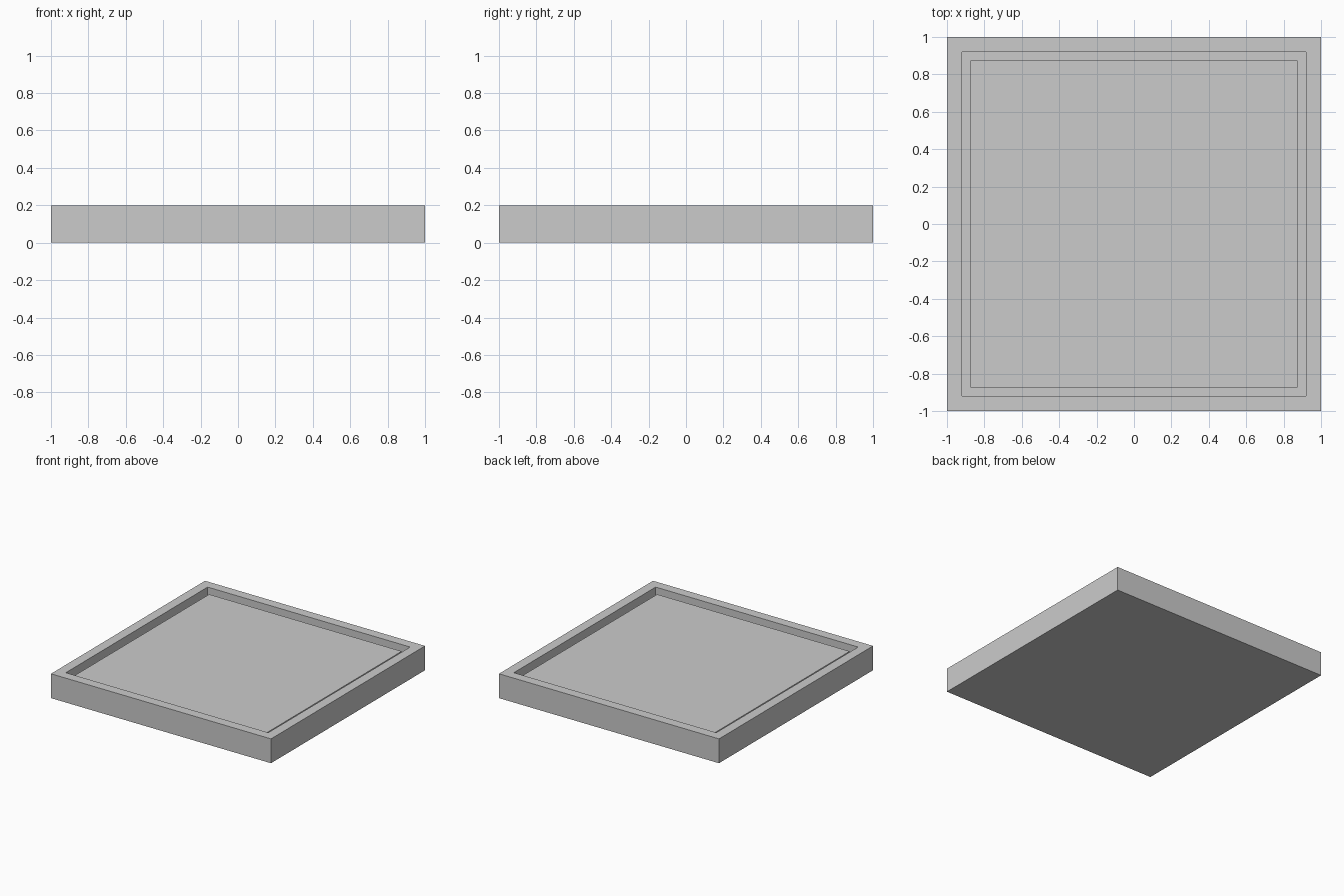
import bpy
import bmesh

if "Cube" in bpy.data.objects:
    bpy.data.objects.remove(bpy.data.objects["Cube"])

OUTER = 1.0      # half width of the tray
INNER = 0.8875   # half width of the opening
PLATE = 0.875    # half width of the sunken plate
HEIGHT = 0.2
WELL_FLOOR = 0.1
PLATE_TOP = 0.17


def make_object(name, bm):
    bmesh.ops.recalc_face_normals(bm, faces=bm.faces)
    mesh = bpy.data.meshes.new(name)
    bm.to_mesh(mesh)
    bm.free()
    obj = bpy.data.objects.new(name, mesh)
    bpy.context.collection.objects.link(obj)
    return obj


def add_block(bm, half, z0, z1):
    """Square block from z0 to z1; returns its top face."""
    verts = bmesh.ops.create_cube(bm, size=2)["verts"]
    for v in verts:
        v.co = (v.co.x * half, v.co.y * half, z1 if v.co.z > 0 else z0)
    return max(bm.faces, key=lambda f: f.calc_center_median().z)


# Tray: a block with a square well pushed into its top
bm = bmesh.new()
top = add_block(bm, OUTER, 0, HEIGHT)
bmesh.ops.inset_region(bm, faces=[top], thickness=OUTER - INNER)
well = bmesh.ops.extrude_discrete_faces(bm, faces=[top])["faces"][0]
bmesh.ops.translate(bm, verts=well.verts, vec=(0, 0, WELL_FLOOR - HEIGHT))
make_object("tray", bm)

# Plate: sits in the well, leaving a narrow gap all round
bm = bmesh.new()
add_block(bm, PLATE, WELL_FLOOR, PLATE_TOP)
make_object("sunken_plate", bm)
